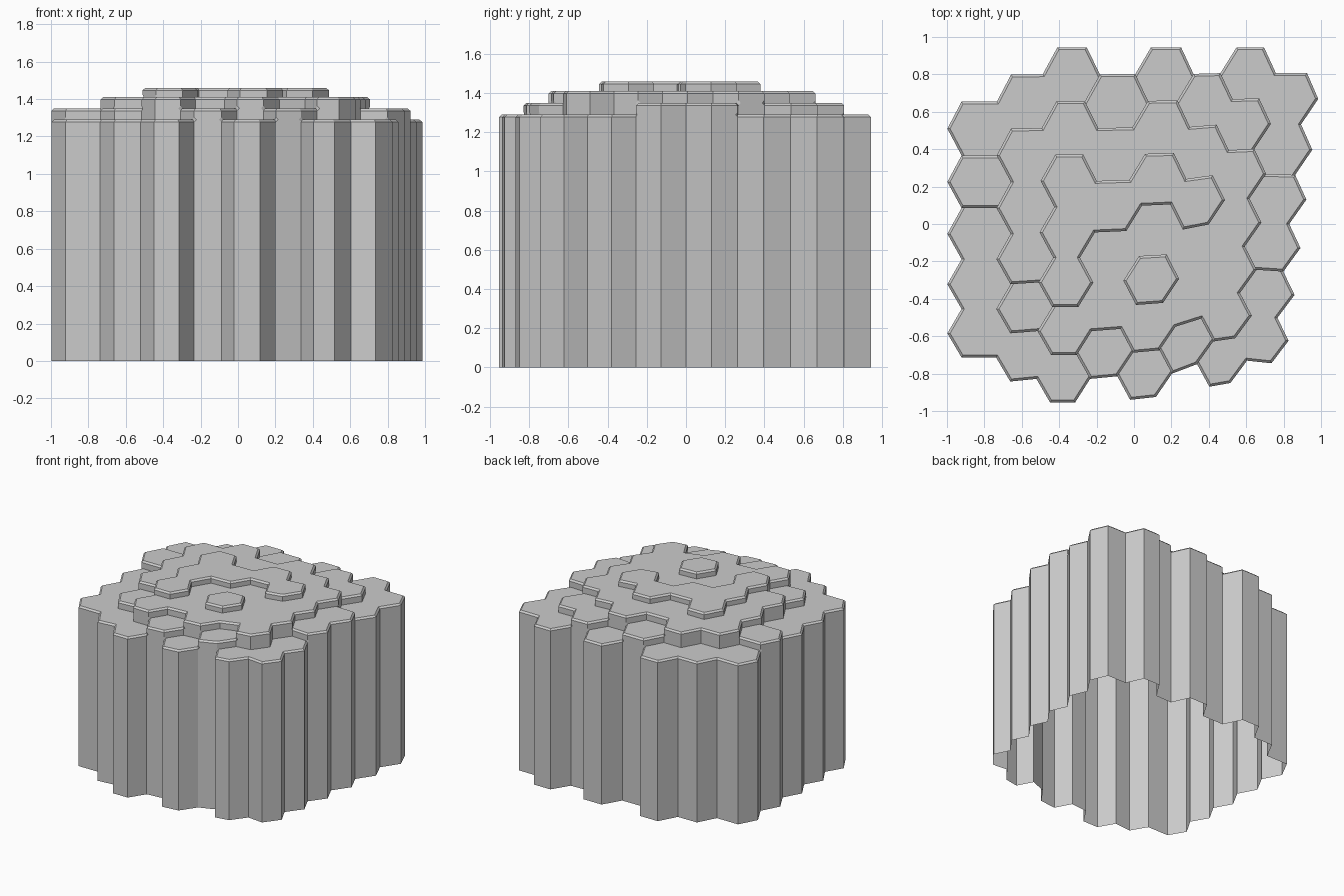
import bpy, bmesh, math

cube = bpy.data.objects.get("Cube")
if cube:
    bpy.data.objects.remove(cube, do_unlink=True)

# Terrace level of each hexagonal column, one string per file, back to front
FILES = ["01000", "022210", "0233320", "123221",
         "0232320", "123221", "0122220", "001100"]
LAYERS = [0, 1.29, 1.35, 1.41, 1.46]
RIM = 0.013

# The zigzag lines between files: x at the back, x and y at the front
BACK_X = [-.96, -.695, -.45, -.22, .045, .28, .5, .72, .963]
FRONT_X = [-.96, -.7, -.485, -.275, -.055, .16, .37, .56, .765]
FRONT_Y = [-.97, -.97, -.955, -.955, -.94, -.925, -.87, -.85, -.865]
BACK_Y = 0.945


def lerp(a, b, t):
    return a + (b - a) * t


def lattice_point(line, row):
    """Ground position of one corner of the slightly warped honeycomb."""
    side = 1 if line % 2 == row % 2 else -1
    x = lerp(BACK_X[line], FRONT_X[line], (row - 1) / 12.5) + side * 0.038
    y = lerp(BACK_Y, FRONT_Y[line], row / 14)
    return x, y - 0.04 * math.sin(math.pi * row / 14)


def hexagon(f, r):
    """Lattice corners of a column, counter-clockwise from above."""
    return [(f + 1, r), (f + 1, r - 1), (f, r - 1),
            (f, r), (f, r + 1), (f + 1, r + 1)]


# Gather the columns and which level lies on each side of every edge
columns = []
edge_owner = {}
for f, levels in enumerate(FILES):
    first = 2 if f == 0 else f % 2
    for i, digit in enumerate(levels):
        ring = hexagon(f, first + 1 + 2 * i)
        columns.append((ring, int(digit)))
        for a, b in zip(ring, ring[1:] + ring[:1]):
            edge_owner[a, b] = int(digit)

bm = bmesh.new()
cache = {}


def vert(corner, layer):
    key = (corner, layer)
    if key not in cache:
        cache[key] = bm.verts.new((*lattice_point(*corner), LAYERS[layer]))
    return cache[key]


# Column tops, and walls wherever a neighbour is lower or missing
for ring, level in columns:
    bm.faces.new([vert(c, level + 1) for c in ring])
    for a, b in zip(ring, ring[1:] + ring[:1]):
        for s in range(edge_owner.get((b, a), -1) + 1, level + 1):
            bm.faces.new([vert(a, s), vert(b, s),
                          vert(b, s + 1), vert(a, s + 1)])
bm.normal_update()


def is_rim(edge):
    """A top face meeting a wall that drops away below it."""
    if len(edge.link_faces) != 2:
        return False
    low, high = sorted(edge.link_faces, key=lambda f: f.normal.z)
    z = edge.verts[0].co.z
    return (high.normal.z > 0.9 and low.normal.z < 0.1
            and low.calc_center_median().z < z - 0.001)


# Chamfer the rims of the terraces
bmesh.ops.bevel(bm, geom=[e for e in bm.edges if is_rim(e)], offset=RIM,
                offset_type='OFFSET', segments=1, profile=0.5,
                affect='EDGES', clamp_overlap=True)

mesh = bpy.data.meshes.new("hexagonal_columns")
bm.to_mesh(mesh)
bm.free()
obj = bpy.data.objects.new("hexagonal_columns", mesh)
bpy.context.collection.objects.link(obj)

# Plain stone grey
grey = bpy.data.materials.new("stone_grey")
grey.use_nodes = True
colour = (0.6, 0.6, 0.6, 1)
grey.diffuse_color = colour
grey.node_tree.nodes["Principled BSDF"].inputs["Base Color"].default_value = colour
mesh.materials.append(grey)
